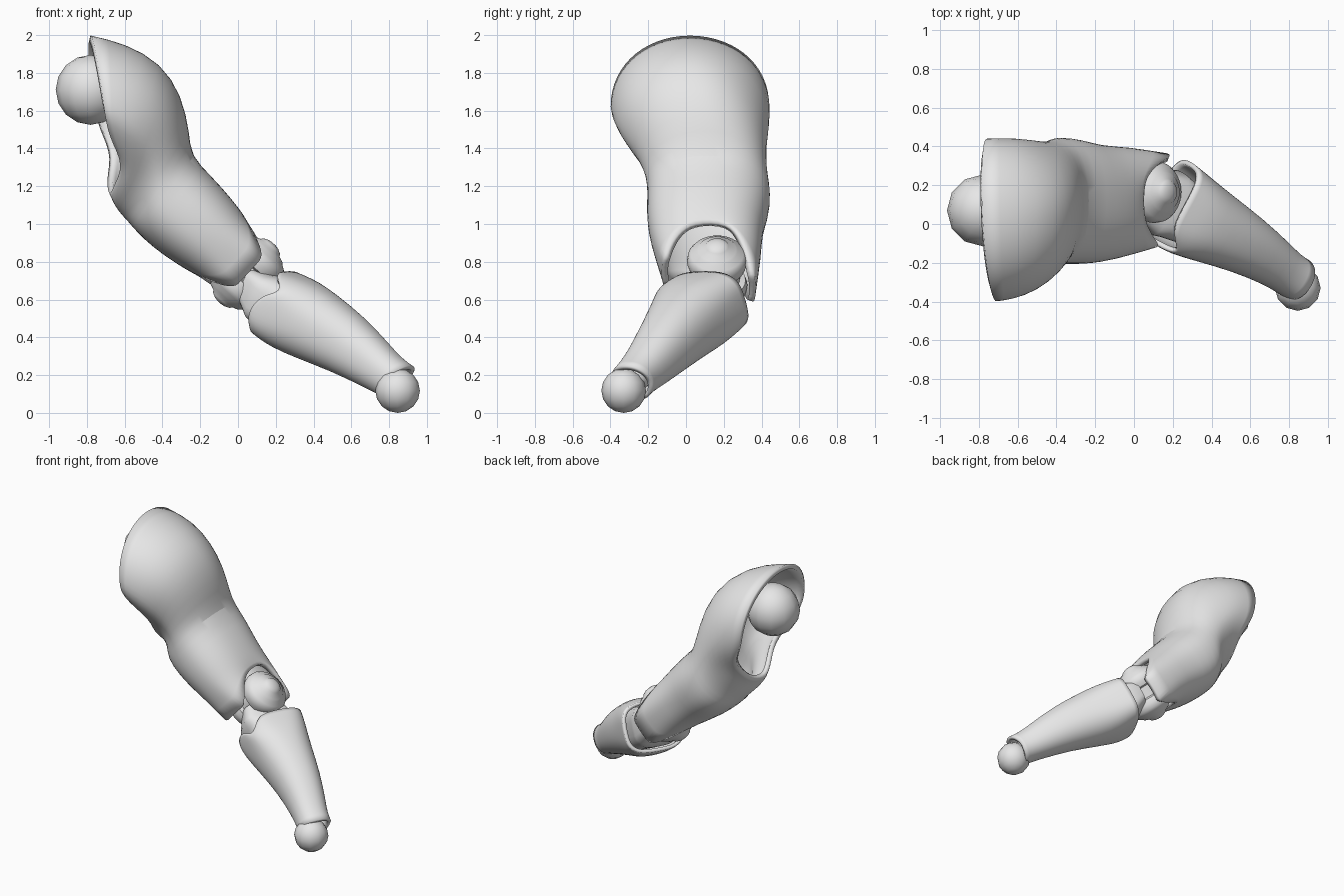
import bpy, bmesh, math
from mathutils import Vector

if "Cube" in bpy.data.objects:
    bpy.data.objects.remove(bpy.data.objects["Cube"])

mat = bpy.data.materials.new("light_grey")
mat.diffuse_color = (0.8, 0.8, 0.8, 1)
mat.use_nodes = True
mat.node_tree.nodes["Principled BSDF"].inputs["Base Color"].default_value = mat.diffuse_color
N = 32


def finish(ob, angle=40):
    ob.data.materials.append(mat)
    bpy.ops.object.select_all(action='DESELECT')
    ob.select_set(True)
    bpy.context.view_layer.objects.active = ob
    bpy.ops.object.shade_smooth_by_angle(angle=math.radians(angle))


def loft(name, rings, capped=False, shell=0.0, subdiv=0):
    bm = bmesh.new()
    vs = [[bm.verts.new(p) for p in r] for r in rings]
    for a, b in zip(vs, vs[1:]):
        n = len(a)
        for j in range(n):
            bm.faces.new((a[j], a[(j + 1) % n], b[(j + 1) % n], b[j]))
    if capped:
        bm.faces.new(vs[0])
        bm.faces.new(vs[-1])
    bmesh.ops.recalc_face_normals(bm, faces=bm.faces[:])
    me = bpy.data.meshes.new(name)
    bm.to_mesh(me)
    bm.free()
    ob = bpy.data.objects.new(name, me)
    bpy.context.collection.objects.link(ob)
    finish(ob)
    if subdiv:
        ob.modifiers.new("smooth", 'SUBSURF').levels = subdiv
        ob.modifiers["smooth"].render_levels = subdiv
    if shell:
        m = ob.modifiers.new("wall", 'SOLIDIFY')
        m.thickness, m.offset = shell, -1
    return ob


def sup(t, e=2.2):
    f = lambda v: math.copysign(abs(v) ** (2 / e), v)
    return f(math.cos(t)), f(math.sin(t))


def angles(n=N):
    return [2 * math.pi * j / n for j in range(n)]


def ball(name, loc, r):
    bpy.ops.mesh.primitive_uv_sphere_add(segments=12, ring_count=8, radius=r, location=loc)
    ob = bpy.context.object
    ob.name = name
    finish(ob, 60)


# balls at the two ends
ball("shoulder_ball", (-0.78, 0.07, 1.71), 0.185)
ball("wrist_ball", (0.845, -0.33, 0.118), 0.118)

# upper arm shell: inner x,z / outer x,z / y range of each section
sections = [
    (-0.67, 1.16, -0.77, 2.00, -0.40, 0.44),
    (-0.665, 1.12, -0.60, 1.96, -0.39, 0.445),
    (-0.645, 1.085, -0.405, 1.855, -0.345, 0.435),
    (-0.62, 1.05, -0.295, 1.68, -0.26, 0.425),
    (-0.58, 1.01, -0.255, 1.48, -0.21, 0.435),
    (-0.54, 0.96, -0.25, 1.36, -0.205, 0.45),
    (-0.45, 0.875, -0.14, 1.255, -0.21, 0.44),
    (-0.35, 0.805, -0.03, 1.13, -0.20, 0.405),
    (-0.27, 0.755, 0.03, 1.05, -0.175, 0.40),
    (-0.21, 0.725, 0.05, 1.01, -0.13, 0.40)]
egg_lower = [0.55, 0.55, 0.5, 0.45, 0.25]     # taper of the cap's front towards the armpit
egg_upper = [0.10, 0.12, 0.14, 0.22, 0.08]
notch_in = [0.08, 0.07, 0.035]
rings = []
for i, (lx, lz, rx, rz, y0, y1) in enumerate(sections):
    ring = []
    for t in angles():
        c, s = sup(t, 2.0 if i < 5 else 3.0 if i == 9 else 2.3)
        egg = 1.0
        if i < 5:
            if s < 0:
                k = egg_upper[i] if c > 0 else egg_lower[i]
            else:
                k = 0.12 if i < 2 else (-0.06 if c > 0 else 0.05)
            egg = 1 + k * c
        p = Vector(((lx + rx) / 2 + c * (rx - lx) / 2,
                    (y0 + y1) / 2 + s * egg * (y1 - y0) / 2,
                    (lz + rz) / 2 + c * (rz - lz) / 2))
        if i < 3:    # armpit notch near the open rim
            g = math.exp(-((p.z - (1.30 if s < 0 else 1.36)) / 0.12) ** 2)
            p.x += notch_in[i] * (1.0 if s < 0 else 0.7) * abs(s) * g
        if i == 0:
            p.x -= 0.025 * s + 0.01
        if i == 9:   # two flaps that hug the elbow
            push = (0.27 if s > 0 else 0.185) * min(1, 1.2 * math.sin(t) ** 2)
            p += Vector((0.75, 0, -0.66 if s < 0 else -0.78)) * push
            if s > 0:
                p.y -= 0.03 * s
        if i == 8:
            push = (0.10 if s > 0 else 0.05) * math.sin(t) ** 2
            p += Vector((0.75, 0, -0.66)) * push
        ring.append(p)
    rings.append(ring)
loft("upper_arm_shell", rings, shell=0.035, subdiv=1)

# elbow hinge: stepped drum on a slanted axis
ax = Vector((0.68, 0, 0.73)).normalized()
pu, pv = Vector((0, 1, 0)), Vector((0, 1, 0)).cross(ax)
half = [(0.012, 0.212), (0.035, 0.208), (0.06, 0.196), (0.068, 0.184), (0.10, 0.172),
        (0.108, 0.162), (0.14, 0.142), (0.155, 0.12), (0.16, 0.085), (0.15, 0.05), (0.12, 0.04)]
prof = half + [(r, -h) for r, h in reversed(half)]
mid = Vector((0.045, 0.165, 0.74))
loft("elbow_hinge", [[mid + ax * h + (pu * math.cos(t) + pv * math.sin(t)) * r
                      for t in angles()] for r, h in prof], capped=True)

# forearm frame
d = Vector((0.66, -0.40, -0.41)).normalized()
u = d.cross(Vector((0, 0, 1))).normalized()
v = u.cross(d)


def cross(c, ru, rv, e=2.2, push=lambda t: 0):
    out = []
    for t in angles():
        a, b = sup(t, e)
        out.append(Vector(c) + u * a * ru + v * b * rv + d * push(t))
    return out


def notch(depth, trim):
    return lambda t: (depth * math.exp(-((t - 0.6) / 0.5) ** 2)
                      + trim * math.exp(-((t - 5.5) / 0.7) ** 2))


# block joining the hinge to the forearm
loft("elbow_link", [cross((0.09, 0.15, 0.68), 0.14, 0.09, 4),
                    cross((0.16, 0.11, 0.61), 0.18, 0.13, 4),
                    cross((0.20, 0.09, 0.58), 0.17, 0.15, 3),
                    cross((0.32, 0.03, 0.51), 0.15, 0.15, 3)], capped=True)

# forearm shell
loft("forearm_shell", [cross((0.18, 0.12, 0.593), 0.23, 0.18, 3.2, notch(0.12, 0.05)),
                       cross((0.22, 0.09, 0.568), 0.23, 0.19, 3, notch(0.085, 0.03)),
                       cross((0.30, 0.04, 0.522), 0.217, 0.205, 2.6, notch(0.03, 0)),
                       cross((0.40, -0.015, 0.467), 0.197, 0.20),
                       cross((0.58, -0.105, 0.365), 0.158, 0.168),
                       cross((0.735, -0.205, 0.247), 0.125, 0.13),
                       cross((0.80, -0.258, 0.197), 0.115, 0.113),
                       cross((0.84, -0.282, 0.168), 0.115, 0.112, 2.2,
                             lambda t: 0.035 * max(0, math.sin(t)))],
     shell=0.025, subdiv=1)

# pin inside the forearm that carries the wrist ball
loft("wrist_pin", [cross((0.70, -0.18, 0.27), 0.08, 0.08, 2),
                   cross((0.83, -0.30, 0.15), 0.07, 0.07, 2)], capped=True)
